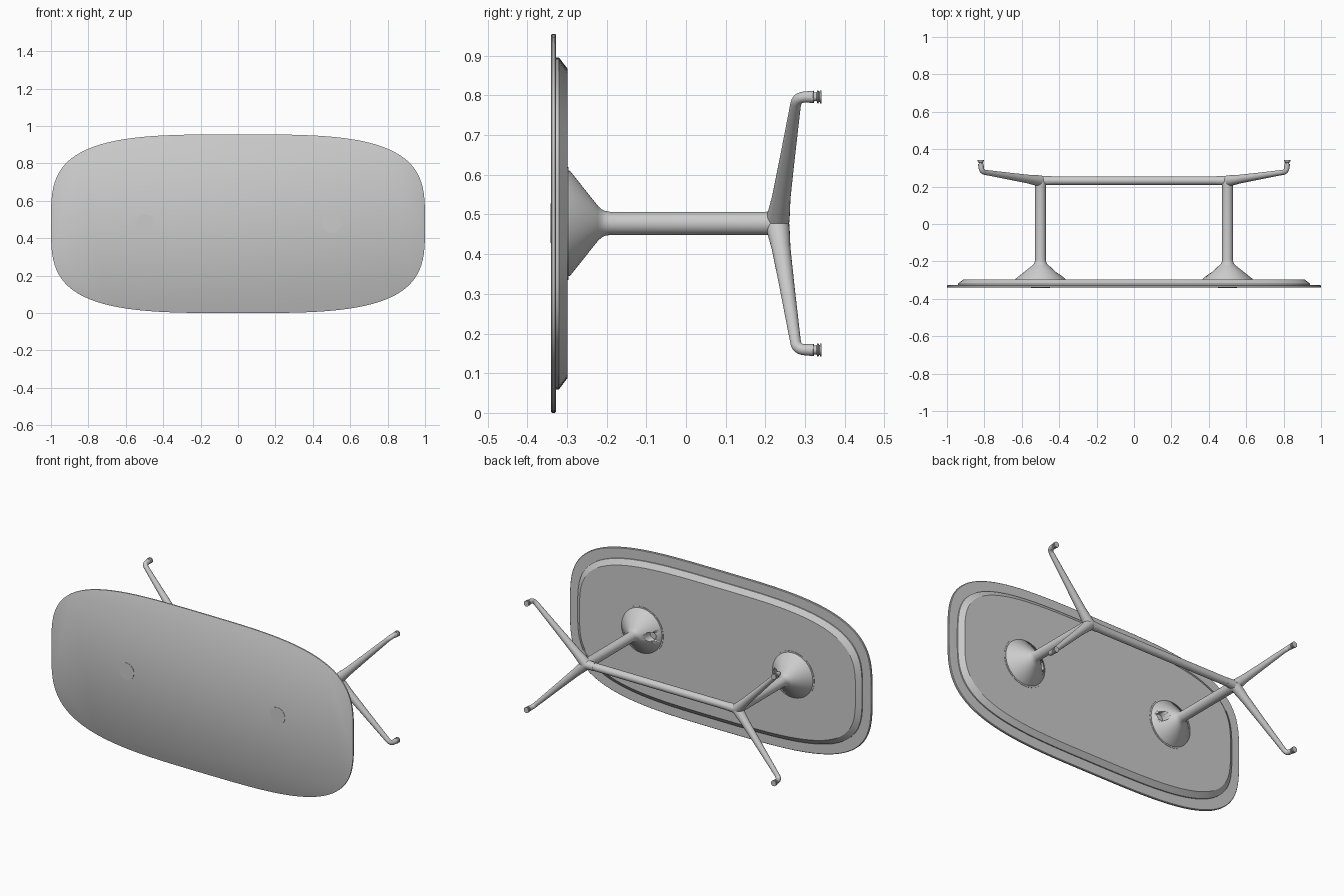
import bpy, bmesh
from math import sin, cos, pi, radians, copysign
from mathutils import Vector

if "Cube" in bpy.data.objects:
    bpy.data.objects.remove(bpy.data.objects["Cube"])

CZ = 0.4775   # height of the table axis


def loft(name, rings, angle=35):
    """Closed skin through a list of equally sized point rings."""
    bm = bmesh.new()
    loops = [[bm.verts.new(p) for p in ring] for ring in rings]
    n = len(loops[0])
    for a, b in zip(loops, loops[1:]):
        for i in range(n):
            j = (i + 1) % n
            bm.faces.new((a[i], a[j], b[j], b[i]))
    bm.faces.new(loops[0])
    bm.faces.new(loops[-1])
    bmesh.ops.recalc_face_normals(bm, faces=bm.faces)
    me = bpy.data.meshes.new(name)
    bm.to_mesh(me)
    bm.free()
    ob = bpy.data.objects.new(name, me)
    bpy.context.collection.objects.link(ob)
    bpy.ops.object.select_all(action='DESELECT')
    ob.select_set(True)
    bpy.context.view_layer.objects.active = ob
    bpy.ops.object.shade_smooth_by_angle(angle=radians(angle))
    return ob


def oval(y, a, b, n=3.5, seg=120):
    """Superellipse ring in the XZ plane."""
    pts = []
    for i in range(seg):
        c, s = cos(2 * pi * i / seg), sin(2 * pi * i / seg)
        pts.append((a * copysign(abs(c) ** (2 / n), c), y,
                    CZ + b * copysign(abs(s) ** (2 / n), s)))
    return pts


def turned(name, x, z, profile, seg=40):
    """Turned part around the y axis; profile is (y, radius)."""
    return loft(name, [[(x + r * cos(2 * pi * i / seg), y, z + r * sin(2 * pi * i / seg))
                        for i in range(seg)] for y, r in profile])


def tube(name, pts, radii, ref, seg=24):
    """Tapered tube along a path lying in the plane normal to ref."""
    pts = [Vector(p) for p in pts]
    u = Vector(ref).normalized()
    rings = []
    for k, (p, r) in enumerate(zip(pts, radii)):
        t = (pts[min(k + 1, len(pts) - 1)] - pts[max(k - 1, 0)]).normalized()
        v = t.cross(u).normalized()
        rings.append([p + r * (cos(2 * pi * i / seg) * u + sin(2 * pi * i / seg) * v)
                      for i in range(seg)])
    return loft(name, rings, 50)


# Table top slab with softened edge
loft("table_top", [oval(y, 1 - d, CZ - d) for y, d in
                   ((-0.340, 0.003), (-0.338, 0.0), (-0.330, 0.0), (-0.327, 0.003))])

# Chamfered panel under the top
loft("under_panel", [oval(-0.328, 0.942, 0.418), oval(-0.320, 0.942, 0.418),
                     oval(-0.298, 0.914, 0.389)], 25)

# Crossbar between the two hubs
tube("crossbar", [(-0.48, 0.232, CZ), (0.48, 0.232, CZ)], [0.0225] * 2, (0, 0, 1))

for side, s in (("left", -1), ("right", 1)):
    x = 0.5 * s
    # Flush cap on the table face
    turned(side + "_cap", x, CZ, [(-0.338, 0.05), (-0.342, 0.05)])

    # Mounting flange and flared column
    turned(side + "_flange", x, CZ, [(-0.300, 0.142), (-0.296, 0.142)])
    col = turned(side + "_column", x, CZ,
                 [(-0.298, 0.134), (-0.292, 0.132), (-0.222, 0.044), (-0.212, 0.035),
                  (-0.203, 0.031), (-0.19, 0.029), (0.20, 0.029), (0.215, 0.031),
                  (0.235, 0.030), (0.248, 0.025), (0.256, 0.012)], 48)

    # Cable opening on the inner side of the flare
    cut = turned(side + "_opening_cutter", x - 0.083 * s, CZ, [(-0.2955, 0.027), (-0.1, 0.027)])
    cut.hide_render = True
    cut.hide_set(True)
    mod = col.modifiers.new("opening", 'BOOLEAN')
    mod.operation = 'DIFFERENCE'
    mod.object = cut
    mod.solver = 'EXACT'

    # Collar where the crossbar meets the hub
    tube(side + "_collar", [(x, 0.232, CZ), (0.44 * s, 0.232, CZ)], [0.026, 0.0235], (0, 0, 1))

    for level, v in (("upper", 1), ("lower", -1)):
        start = Vector((x, 0.230, CZ))
        knee = Vector((0.815 * s, 0.279, CZ + 0.318 * v))
        end = Vector((0.819 * s, 0.322, CZ + 0.319 * v))
        # Tapered leg with a rounded bend at its tip
        a = start.lerp(knee, 0.94)
        b = knee.lerp(end, 0.5)
        path = [start, start.lerp(knee, 0.08), start.lerp(knee, 0.2), start.lerp(knee, 0.5)]
        radii = [0.030, 0.028, 0.0235, 0.019]
        for k in range(9):
            t = k / 8
            path.append(a.lerp(knee, t).lerp(knee.lerp(b, t), t))
            radii.append(0.0135 + 0.0005 * t)
        path.append(end)
        radii.append(0.0155)
        tube(f"{side}_{level}_leg", path, radii, (knee - start).cross(end - knee))
        # Glide foot with a narrow neck
        turned(f"{side}_{level}_foot", end.x, end.z,
               [(0.315, 0.011), (0.329, 0.011), (0.331, 0.0165), (0.334, 0.0165),
                (0.335, 0.013), (0.337, 0.013), (0.338, 0.0165), (0.342, 0.0165)], 24)
